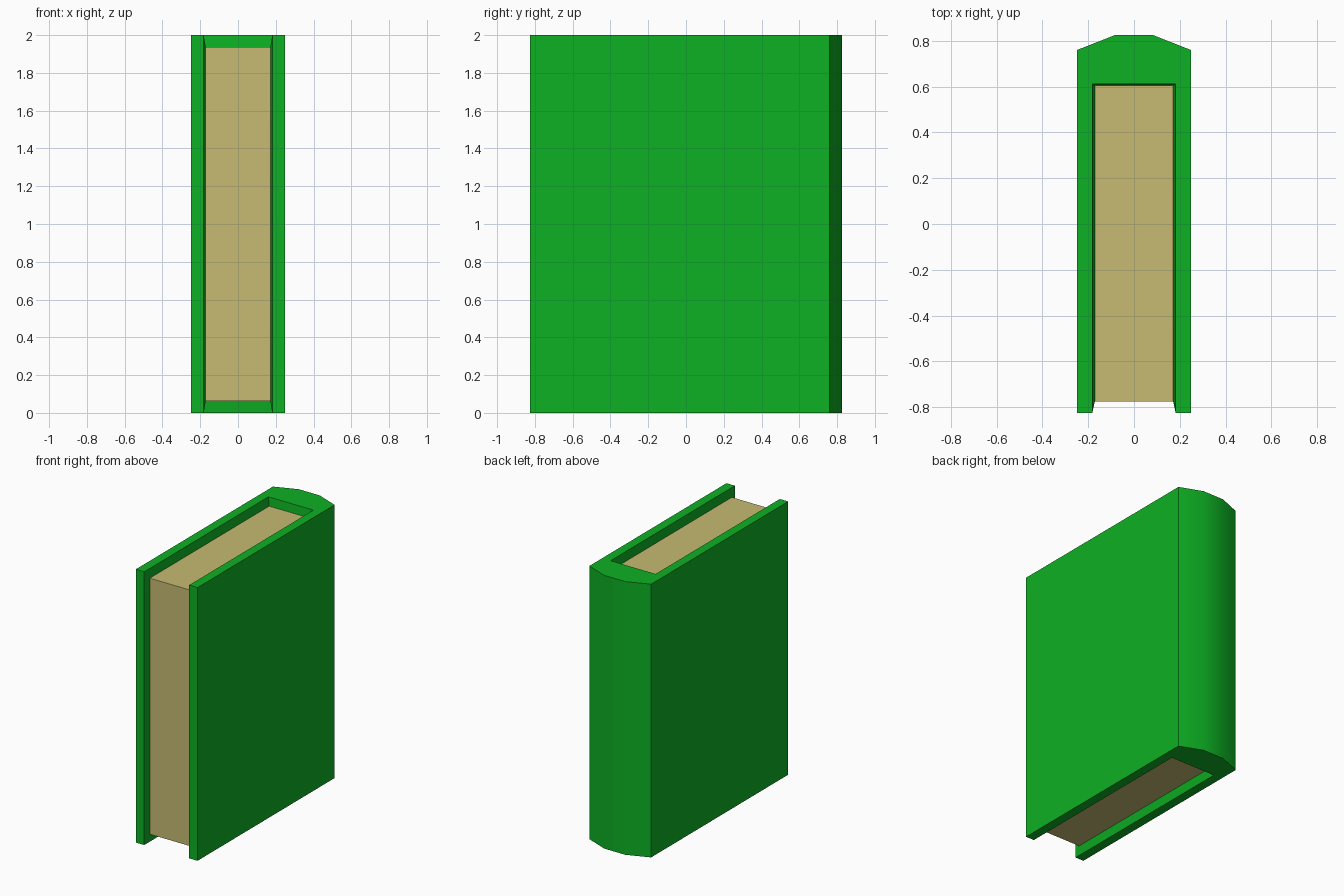
import bpy, bmesh, math

if "Cube" in bpy.data.objects:
    bpy.data.objects.remove(bpy.data.objects["Cube"])


def material(name, rgb):
    m = bpy.data.materials.new(name)
    m.diffuse_color = (*rgb, 1)
    m.use_nodes = True
    m.node_tree.nodes["Principled BSDF"].inputs["Base Color"].default_value = m.diffuse_color
    return m


HEIGHT = 2.0
# Cover outline seen from above, open at the front, bevelled spine at the back
OUTLINE = [(-.25, -.825), (-.25, .76), (-.085, .825),
           (.085, .825), (.25, .76), (.25, -.825)]
# Side paths (y, z) round the top, front and bottom: rim of the cover, edge of the pages
RIM = [(.612, HEIGHT), (-.825, HEIGHT), (-.825, 0), (.612, 0)]
PAGE = [(.605, 1.937), (-.775, 1.937), (-.775, .063), (.605, .063)]

bm = bmesh.new()


def verts(points):
    return [bm.verts.new(p) for p in points]


def face(vs, mat=0):
    bm.faces.new(vs).material_index = mat


low = verts((x, y, 0) for x, y in OUTLINE)
high = verts((x, y, HEIGHT) for x, y in OUTLINE)
rim_l, rim_r = [verts((s * .182, y, z) for y, z in RIM) for s in (-1, 1)]
page_l, page_r = [verts((s * .171, y, z) for y, z in PAGE) for s in (-1, 1)]

# Boards and spine
for i in range(5):
    face([low[i], low[i + 1], high[i + 1], high[i]])
# U-shaped top and bottom edges of the cover
face(high + [rim_r[1], rim_r[0], rim_l[0], rim_l[1]])
face(low + [rim_r[2], rim_r[3], rim_l[3], rim_l[2]])
# Front edges of the boards
for k, rim in ((0, rim_l), (5, rim_r)):
    face([low[k], high[k], rim[1], rim[2]])
# Inner board walls and the three sides of the page block
for i in range(3):
    for rim, page in ((rim_l, page_l), (rim_r, page_r)):
        face([rim[i], rim[i + 1], page[i + 1], page[i]])
    face([page_l[i], page_l[i + 1], page_r[i + 1], page_r[i]], 1)
# Inner spine walls above and below the pages
for i in (0, 3):
    face([rim_l[i], rim_r[i], page_r[i], page_l[i]])

bmesh.ops.recalc_face_normals(bm, faces=bm.faces)
mesh = bpy.data.meshes.new("book")
bm.to_mesh(mesh)
bm.free()
mesh.materials.append(material("green cover", (.004, .434, .017)))
mesh.materials.append(material("cream pages", (.571, .497, .171)))

book = bpy.data.objects.new("book", mesh)
bpy.context.collection.objects.link(book)
bpy.context.view_layer.objects.active = book
book.select_set(True)
bpy.ops.object.shade_smooth_by_angle(angle=math.radians(30))
